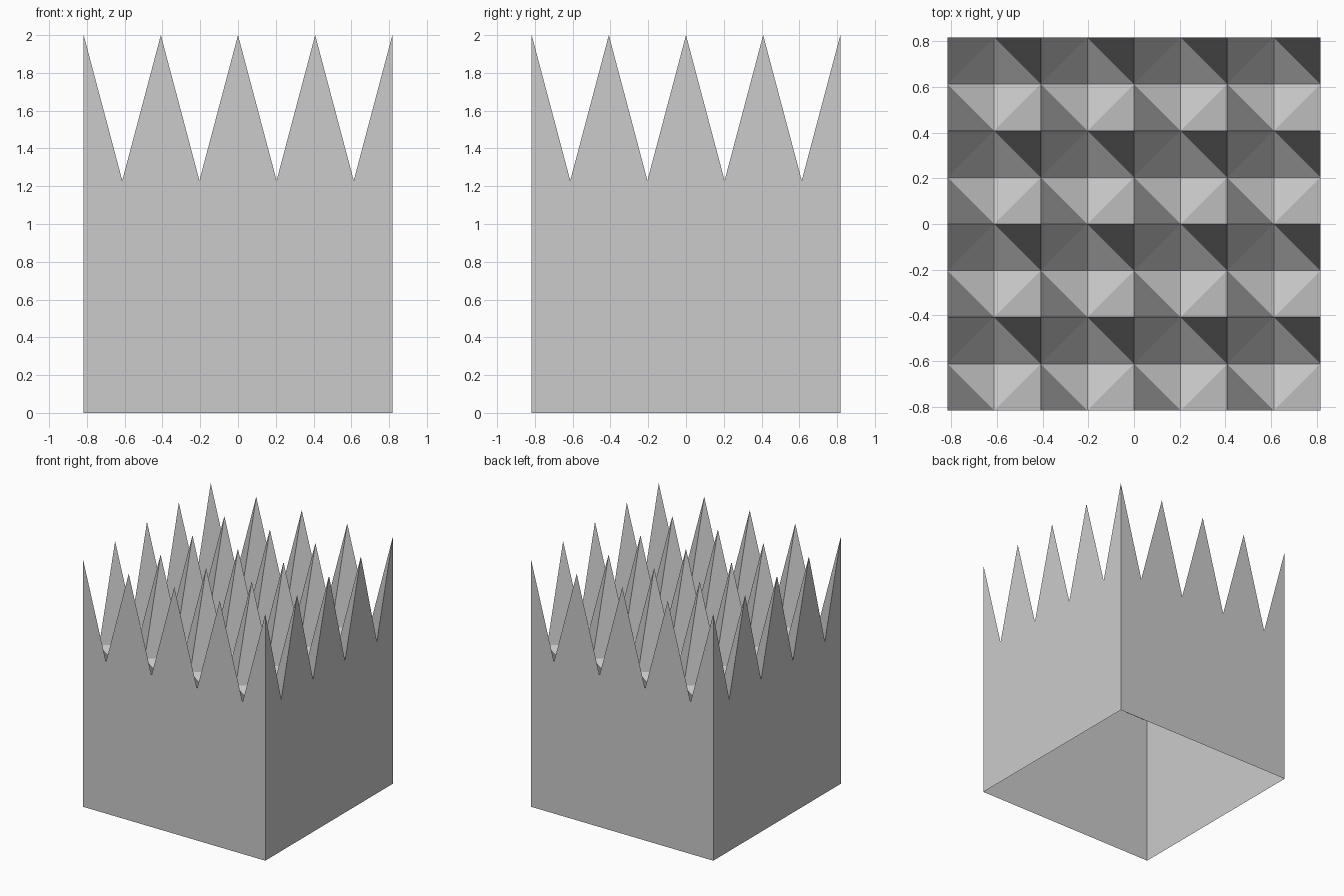
import bpy, bmesh

if "Cube" in bpy.data.objects:
    bpy.data.objects.remove(bpy.data.objects["Cube"])

HALF = 0.817                        # half width of the block
N = 8                               # half-cells per side (4 spikes spans)
PEAK, SADDLE, PIT = 2.0, 1.23, 1.075


def height(i, j):
    """Peaks on even/even points, pits on odd/odd, saddles in between."""
    return (PEAK, SADDLE, PIT)[i % 2 + j % 2]


def coord(i):
    return -HALF + 2 * HALF * i / N


bm = bmesh.new()

# Spiked top surface
top = {(i, j): bm.verts.new((coord(i), coord(j), height(i, j)))
       for i in range(N + 1) for j in range(N + 1)}
for i in range(N):
    for j in range(N):
        a, b, c, d = (top[k] for k in ((i, j), (i + 1, j), (i + 1, j + 1), (i, j + 1)))
        # split each square along the line joining its two saddles
        if (i + j) % 2 == 0:
            bm.faces.new((a, b, d))
            bm.faces.new((b, c, d))
        else:
            bm.faces.new((a, b, c))
            bm.faces.new((a, c, d))

# Four zigzag-topped side walls, open underneath
rim = ([(i, 0) for i in range(N)] + [(N, j) for j in range(N)]
       + [(i, N) for i in range(N, 0, -1)] + [(0, j) for j in range(N, 0, -1)])
base = [bm.verts.new((coord(i), coord(j), 0)) for i, j in rim]
for k in range(len(rim)):
    n = (k + 1) % len(rim)
    bm.faces.new((base[k], base[n], top[rim[n]], top[rim[k]]))

mesh = bpy.data.meshes.new("spiked_block")
bm.to_mesh(mesh)
bm.free()
bpy.context.collection.objects.link(bpy.data.objects.new("spiked_block", mesh))
